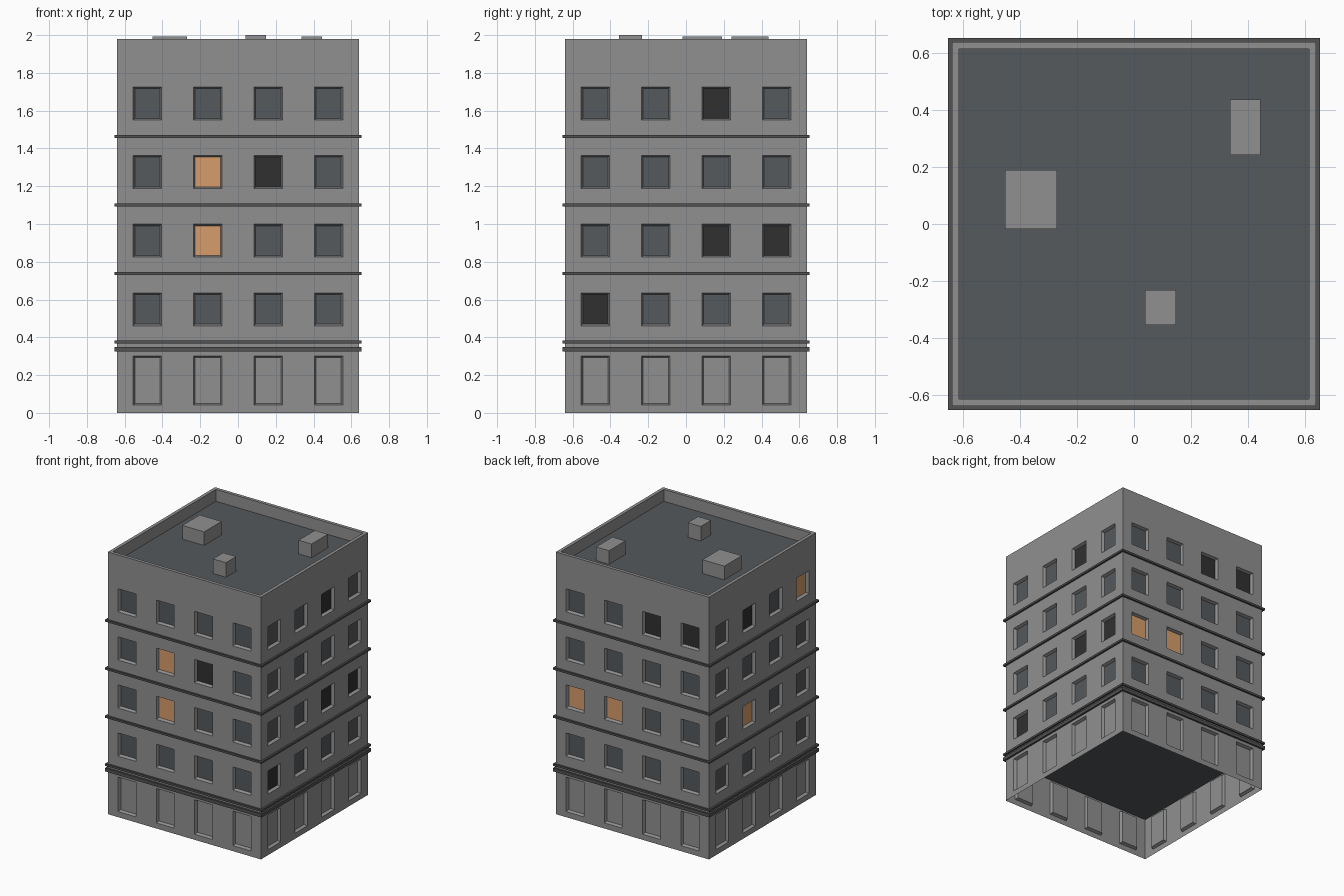
import bpy, bmesh, math
from mathutils import Matrix

cube = bpy.data.objects.get("Cube")
if cube:
    bpy.data.objects.remove(cube, do_unlink=True)


def material(name, rgb):
    m = bpy.data.materials.new(name)
    m.use_nodes = True
    m.diffuse_color = (*rgb, 1)
    m.node_tree.nodes["Principled BSDF"].inputs["Base Color"].default_value = (*rgb, 1)
    return m


CONCRETE = material("concrete grey", (0.28, 0.28, 0.28))
SLATE = material("slate grey", (0.09, 0.1, 0.108))
LIT = material("lit window orange", (0.68, 0.34, 0.145))
DARK = material("dark window", (0.03, 0.03, 0.03))
TRIM = material("trim grey", (0.085, 0.085, 0.085))

HALF, TOP, ROOF, INNER = 0.64, 1.98, 1.89, 0.615
LEDGE, FLOOR = 0.654, 0.363


def finish(name, bm, *mats):
    mesh = bpy.data.meshes.new(name)
    bm.to_mesh(mesh)
    bm.free()
    for m in mats:
        mesh.materials.append(m)
    obj = bpy.data.objects.new(name, mesh)
    bpy.context.collection.objects.link(obj)
    return obj


def box(name, x0, x1, y0, y1, z0, z1, mat):
    bm = bmesh.new()
    bmesh.ops.create_cube(bm, size=1)
    bmesh.ops.scale(bm, vec=(x1 - x0, y1 - y0, z1 - z0), verts=bm.verts)
    bmesh.ops.translate(bm, vec=((x0 + x1) / 2, (y0 + y1) / 2, (z0 + z1) / 2), verts=bm.verts)
    return finish(name, bm, mat)


def plane(name, half, z, mat, up=True):
    bm = bmesh.new()
    bmesh.ops.create_grid(bm, x_segments=1, y_segments=1, size=half)
    bmesh.ops.translate(bm, vec=(0, 0, z), verts=bm.verts)
    if not up:
        bmesh.ops.reverse_faces(bm, faces=bm.faces)
    return finish(name, bm, mat)


def ring(name, outer, inner, z0, z1, mat):
    """Square band: outside, top, inside and underside."""
    bm = bmesh.new()
    section = [(outer, z0), (outer, z1), (inner, z1), (inner, z0)]
    corners = [(-1, -1), (1, -1), (1, 1), (-1, 1)]
    v = [[bm.verts.new((sx * r, sy * r, z)) for r, z in section] for sx, sy in corners]
    for i in range(4):
        a, b = v[i], v[(i + 1) % 4]
        for j in range(4):
            k = (j + 1) % 4
            bm.faces.new((a[j], b[j], b[k], a[k]))
    bmesh.ops.recalc_face_normals(bm, faces=bm.faces)
    return finish(name, bm, mat)


# Grid lines that cut each wall around its doors and windows
u_lines = [-HALF]
for c in (-0.48, -0.16, 0.16, 0.48):
    u_lines += [c - 0.075, c + 0.075]
u_lines.append(HALF)
z_lines = [0, 0.042, 0.302]
for f in range(4):
    z_lines += [0.461 + f * FLOOR, 0.636 + f * FLOOR]
z_lines.append(TOP)


def wall(name, turn, special):
    """One storeyed wall; special maps (floor, column) to a pane colour slot."""
    bm = bmesh.new()
    grid = [[bm.verts.new((u, -HALF, z)) for u in u_lines] for z in z_lines]
    panes = {}
    for r in range(len(z_lines) - 1):
        for c in range(len(u_lines) - 1):
            f = bm.faces.new((grid[r][c], grid[r][c + 1], grid[r + 1][c + 1], grid[r + 1][c]))
            if r % 2 and c % 2:
                panes[(r // 2 - 1, c // 2)] = f
    bm.normal_update()
    bmesh.ops.inset_individual(bm, faces=list(panes.values()), thickness=0.012, depth=-0.022)
    for (floor, col), f in panes.items():
        f.material_index = 0 if floor < 0 else special.get((floor, col), 1)
    bm.transform(Matrix.Rotation(math.radians(90 * turn), 4, "Z"))
    return finish(name, bm, CONCRETE, SLATE, LIT, DARK)


# Walls, columns counted left to right from outside
wall("front_wall", 0, {(1, 1): 2, (2, 1): 2, (2, 2): 3})
wall("left_wall", 1, {(0, 0): 3, (1, 2): 3, (1, 3): 3, (3, 2): 3})
wall("back_wall", 2, {(1, 0): 2, (1, 1): 2, (3, 2): 3, (3, 3): 3})
wall("right_wall", 3, {(0, 2): 0, (1, 1): 2, (3, 1): 3, (3, 3): 2})

# Parapet top and inner faces
bm = bmesh.new()
loops = [[bm.verts.new((sx * r, sy * r, z)) for sx, sy in ((-1, -1), (1, -1), (1, 1), (-1, 1))]
         for r, z in ((HALF, TOP), (INNER, TOP), (INNER, ROOF))]
for a, b in zip(loops, loops[1:]):
    for i in range(4):
        j = (i + 1) % 4
        bm.faces.new((a[i], a[j], b[j], b[i]))
finish("parapet", bm, CONCRETE)

# Roof deck and ground floor ceiling
plane("roof_deck", INNER, ROOF, SLATE)
plane("ground_floor_ceiling", HALF, 0.32, SLATE, up=False)

# Ledges between storeys
ring("base_ledge", LEDGE, HALF - 0.005, 0.325, 0.35, TRIM)
for f in range(4):
    z = 0.367 + f * FLOOR
    ring(f"storey_ledge_{f + 1}", LEDGE, HALF - 0.005, z, z + 0.015, TRIM)

# Rooftop vents
box("large_roof_vent", -0.453, -0.27, -0.018, 0.19, ROOF, 1.993, CONCRETE)
box("long_roof_vent", 0.337, 0.445, 0.242, 0.437, ROOF, 1.993, CONCRETE)
box("small_roof_vent", 0.039, 0.147, -0.354, -0.232, ROOF, 2.0, CONCRETE)
